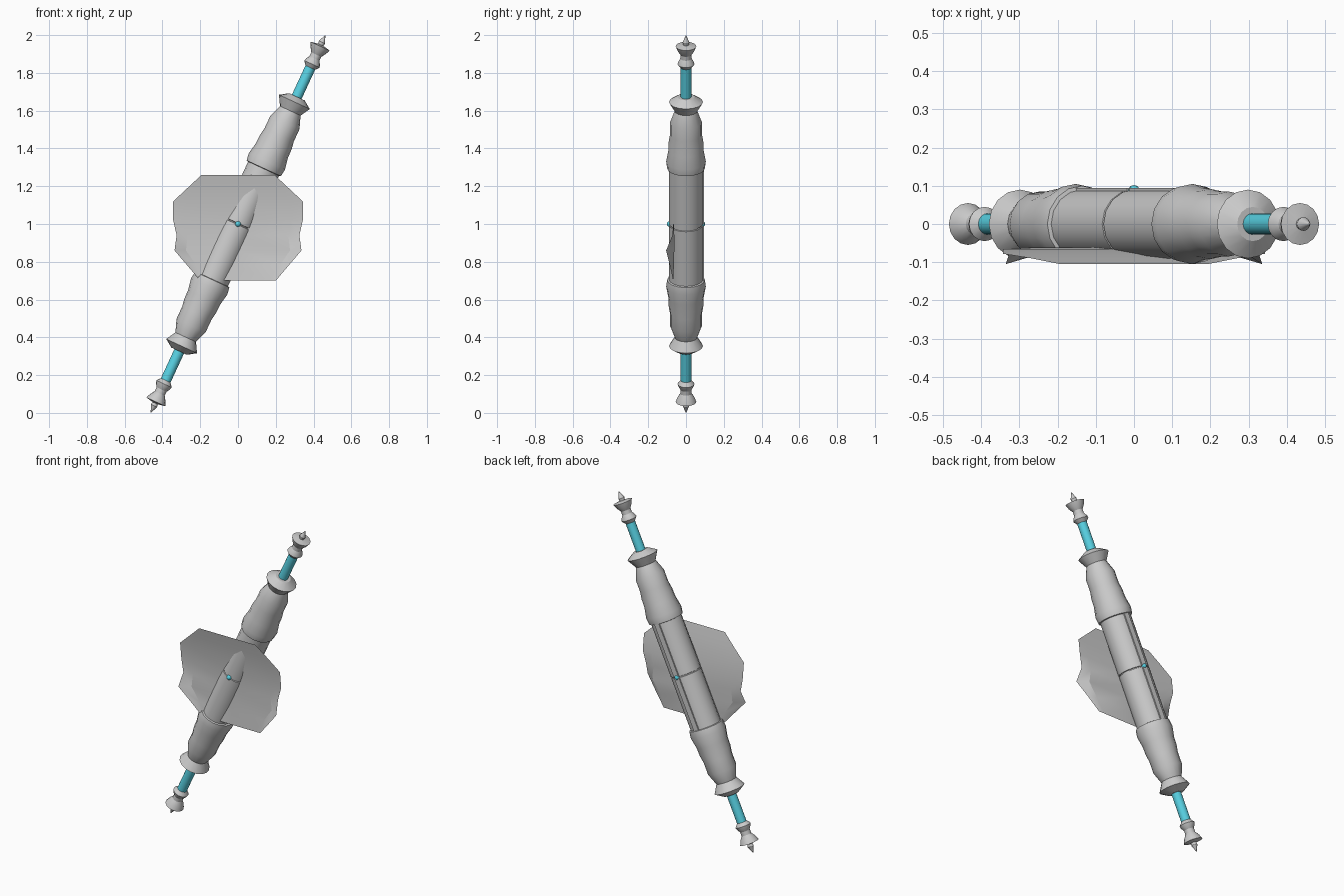
import bpy, bmesh
from math import sin, cos, pi, radians
from mathutils import Matrix

if "Cube" in bpy.data.objects:
    bpy.data.objects.remove(bpy.data.objects["Cube"])

# leaning axis of the staff, through its centre
TILT = Matrix.Translation((0, 0, 1)) @ Matrix.Rotation(radians(24.8), 4, 'Y')
teal = bpy.data.materials.new("teal")
teal.diffuse_color = (0.1, 0.65, 0.78, 1)
teal.use_nodes = True
teal.node_tree.nodes["Principled BSDF"].inputs["Base Color"].default_value = teal.diffuse_color


def finish(name, bm, mat=None, tilt=True, smooth=True):
    bmesh.ops.recalc_face_normals(bm, faces=bm.faces)
    me = bpy.data.meshes.new(name)
    bm.to_mesh(me)
    bm.free()
    ob = bpy.data.objects.new(name, me)
    bpy.context.collection.objects.link(ob)
    if tilt:
        ob.matrix_world = TILT
    if mat:
        me.materials.append(mat)
    if smooth:
        bpy.ops.object.select_all(action='DESELECT')
        ob.select_set(True)
        bpy.context.view_layer.objects.active = ob
        bpy.ops.object.shade_smooth_by_angle(angle=radians(25))
    return ob


def lathe(name, profile, mat=None, n=16):
    """Revolve (distance along axis, radius) points; ends are capped."""
    bm = bmesh.new()
    rings = [[bm.verts.new((r * cos(2 * pi * i / n), r * sin(2 * pi * i / n), t))
              for i in range(n)] for t, r in profile]
    for a, b in zip(rings, rings[1:]):
        for i in range(n):
            j = (i + 1) % n
            bm.faces.new((a[i], a[j], b[j], b[i]))
    bm.faces.new(rings[0])
    bm.faces.new(rings[-1])
    return finish(name, bm, mat)


# central barrel with a seam groove at the middle
lathe("barrel", [(-.36, .09), (-.004, .09), (-.002, .085),
                 (.002, .085), (.004, .09), (.36, .09)])

# matching sleeve, rod and finial at both ends
sleeve = [(.322, .088), (.325, .1), (.365, .105), (.43, .093), (.477, .092),
          (.52, .085), (.592, .085), (.66, .06), (.712, .09), (.742, .045)]
rod = [(.73, .028), (.925, .028)]
finial = [(.912, .028), (.933, .045), (.947, .04), (.965, .029), (.988, .029),
          (1.012, .045), (1.037, .055), (1.045, .015), (1.06, .018), (1.1, .001)]
for side, s in (("upper", 1), ("lower", -1)):
    for part, prof, mat in (("sleeve", sleeve, None), ("rod", rod, teal),
                            ("finial", finial, None)):
        lathe(f"{side}_{part}", [(s * t, r) for t, r in prof], mat)

# raised rail along the back of the barrel, split at the seam
for side, s in (("upper", 1), ("lower", -1)):
    bm = bmesh.new()
    bmesh.ops.create_cube(bm, size=1, matrix=Matrix.Translation((0, .087, s * .166))
                          @ Matrix.Diagonal((.034, .014, .32, 1)))
    finish(f"{side}_back_rail", bm, smooth=False)

# small beads on the seam, front and back
for side, s in (("front", -1), ("back", 1)):
    bm = bmesh.new()
    bmesh.ops.create_uvsphere(bm, u_segments=12, v_segments=8, radius=.015,
                              matrix=Matrix.Translation((0, s * .087, 0)))
    finish(f"{side}_bead", bm, teal)

# curved guard plate: z, half width, y in the middle, y at the outer edge
rows = [(1.26, .193, -.105, -.105), (1.19, .268, -.09, -.09), (1.12, .343, -.078, -.078),
        (1.02, .343, -.066, -.066), (.94, .325, -.062, -.072), (.86, .336, -.062, -.105),
        (.78, .268, -.064, -.085), (.70, .2, -.068, -.068)]
bm = bmesh.new()
grid = [[bm.verts.new((f * w, ye if abs(f) == 1 else ym, z))
         for f in (-1, -.82, 0, .82, 1)] for z, w, ym, ye in rows]
for a, b in zip(grid, grid[1:]):
    for i in range(4):
        bm.faces.new((a[i], a[i + 1], b[i + 1], b[i]))
finish("guard_plate", bm, tilt=False)
